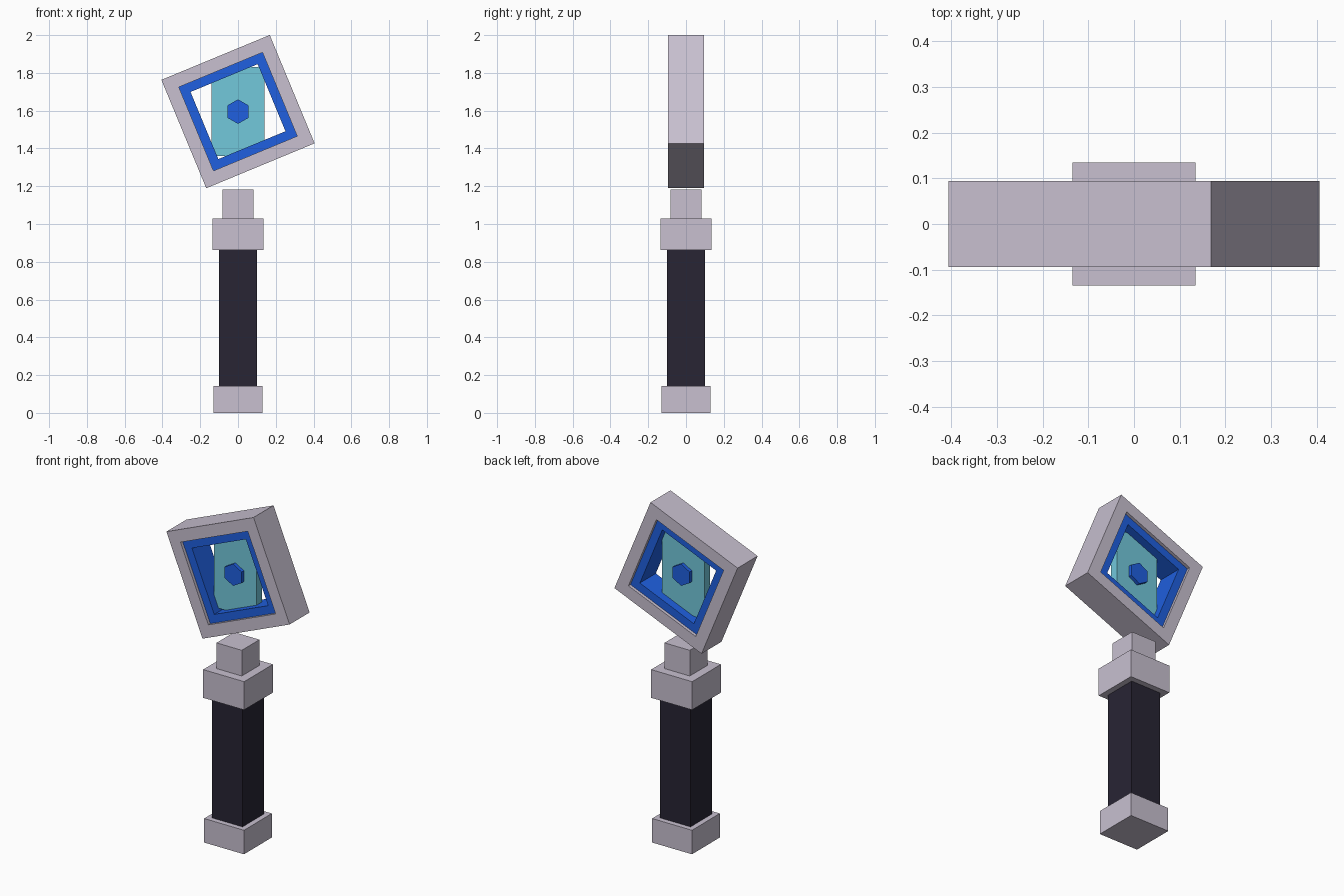
import bpy, bmesh
from math import cos, sin, radians, tau

if "Cube" in bpy.data.objects:
    bpy.data.objects.remove(bpy.data.objects["Cube"])

HEAD_Z = 1.595
TILT = radians(22.5)


def material(name, rgb):
    m = bpy.data.materials.new(name)
    m.diffuse_color = (*rgb, 1)
    m.use_nodes = True
    m.node_tree.nodes["Principled BSDF"].inputs["Base Color"].default_value = m.diffuse_color
    return m


stone = material("pale_stone", (0.578, 0.527, 0.631))
dark = material("dark_wrap", (0.021, 0.018, 0.034))
blue = material("blue", (0.014, 0.117, 0.745))
cyan = material("cyan", (0.17, 0.58, 0.71))


def finish(bm, name, mat):
    bmesh.ops.recalc_face_normals(bm, faces=bm.faces)
    me = bpy.data.meshes.new(name)
    bm.to_mesh(me)
    bm.free()
    me.materials.append(mat)
    ob = bpy.data.objects.new(name, me)
    bpy.context.collection.objects.link(ob)


def box(name, mat, hx, hy, z0, z1):
    bm = bmesh.new()
    bmesh.ops.create_cube(bm, size=1)
    for v in bm.verts:
        v.co = (v.co.x * 2 * hx, v.co.y * 2 * hy,
                (z0 + z1) / 2 + v.co.z * (z1 - z0))
    finish(bm, name, mat)


def loop(bm, n, r, y, start):
    return [bm.verts.new((r * cos(start + tau * i / n), y,
                          HEAD_Z + r * sin(start + tau * i / n)))
            for i in range(n)]


def bridge(bm, a, b):
    n = len(a)
    for i in range(n):
        j = (i + 1) % n
        bm.faces.new((a[i], a[j], b[j], b[i]))


def frame(name, mat, r_out, r_in, depth):
    # Tilted square ring: four loops bridged in a closed cycle
    bm = bmesh.new()
    loops = [loop(bm, 4, r, y, TILT + tau / 8) for r, y in
             ((r_out, -depth), (r_out, depth), (r_in, depth), (r_in, -depth))]
    for i in range(4):
        bridge(bm, loops[i], loops[(i + 1) % 4])
    finish(bm, name, mat)


def prism(name, mat, n, r, depth, start):
    bm = bmesh.new()
    a, b = (loop(bm, n, r, y, start) for y in (-depth, depth))
    bridge(bm, a, b)
    bm.faces.new(a)
    bm.faces.new(b)
    finish(bm, name, mat)


# Handle
box("pommel", stone, 0.131, 0.131, 0, 0.143)
box("grip", dark, 0.10, 0.10, 0.143, 0.862)
box("collar", stone, 0.135, 0.135, 0.862, 1.03)
box("neck", stone, 0.083, 0.083, 1.03, 1.183)

# Floating tilted head
frame("outer_frame", stone, 0.439, 0.339, 0.094)
frame("inner_frame", blue, 0.339, 0.272, 0.075)

# Core plate with hexagonal stud through it
box("core_plate", cyan, 0.14, 0.025, HEAD_Z - 0.235, HEAD_Z + 0.235)
prism("core_stud", blue, 6, 0.065, 0.046, tau / 4)
